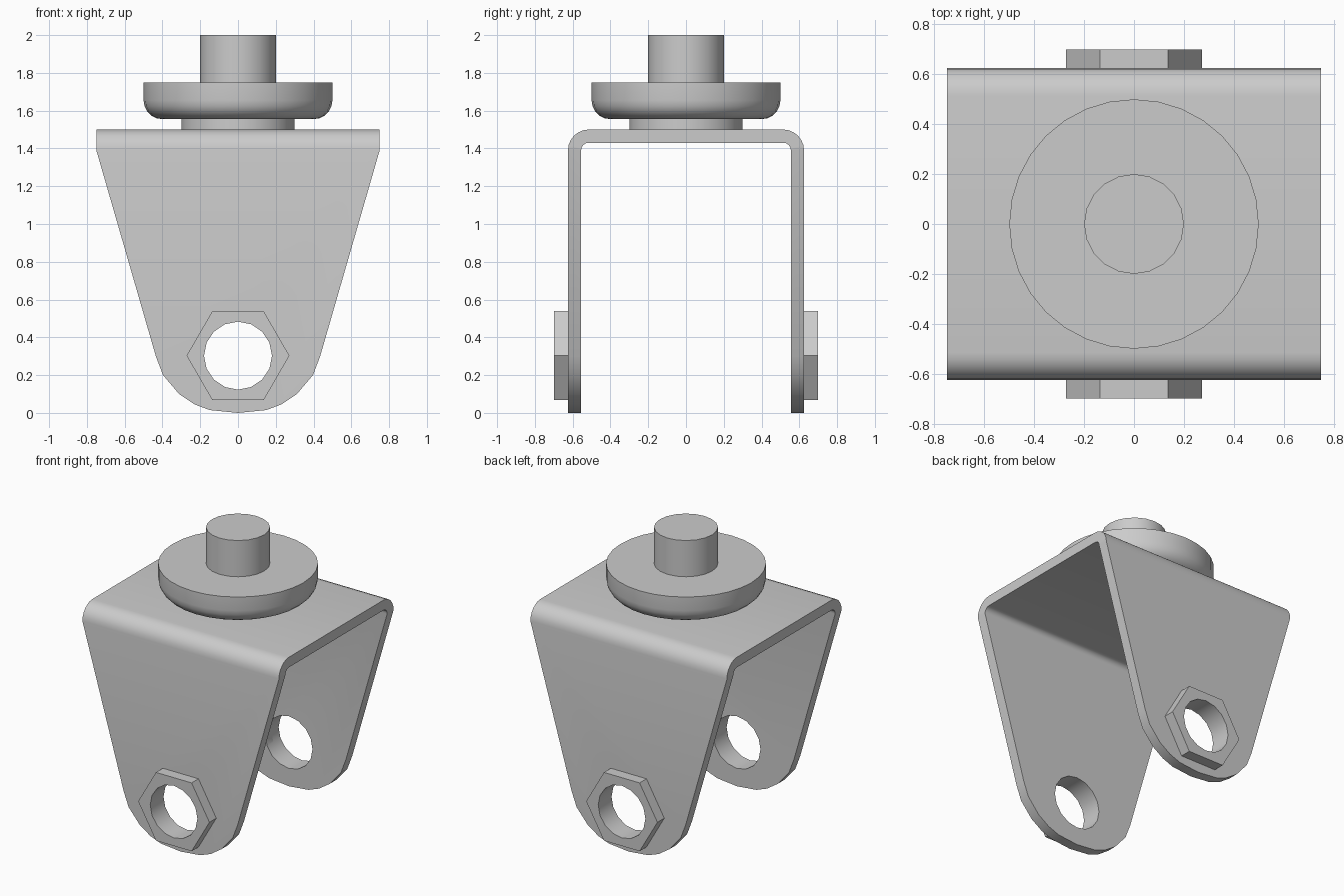
import bpy, bmesh
from math import sin, cos, pi, radians
from mathutils import Vector

cube = bpy.data.objects.get("Cube")
if cube:
    bpy.data.objects.remove(cube, do_unlink=True)

steel = bpy.data.materials.new("grey_steel")
steel.use_nodes = True
GREY = (0.6, 0.6, 0.6, 1)
steel.diffuse_color = GREY
steel.node_tree.nodes["Principled BSDF"].inputs["Base Color"].default_value = GREY


def finish(bm, name):
    bmesh.ops.recalc_face_normals(bm, faces=bm.faces[:])
    mesh = bpy.data.meshes.new(name)
    bm.to_mesh(mesh)
    bm.free()
    mesh.materials.append(steel)
    ob = bpy.data.objects.new(name, mesh)
    bpy.context.collection.objects.link(ob)
    return ob


def prism(name, outline, axis, start, end):
    """Extrude a 2D outline (horizontal, z) along the x or y axis."""
    bm = bmesh.new()
    place = (lambda a, z: (start, a, z)) if axis == "x" else (lambda a, z: (a, start, z))
    face = bm.faces.new([bm.verts.new(place(a, z)) for a, z in outline])
    out = bmesh.ops.extrude_face_region(bm, geom=[face])
    shift = Vector((1, 0, 0) if axis == "x" else (0, 1, 0)) * (end - start)
    bmesh.ops.translate(bm, verts=[v for v in out["geom"] if isinstance(v, bmesh.types.BMVert)], vec=shift)
    return finish(bm, name)


def lathe(name, profile, sides):
    """Revolve a radius/height profile around z."""
    bm = bmesh.new()
    verts = [bm.verts.new((r, 0, z)) for r, z in profile]
    edges = [bm.edges.new(pair) for pair in zip(verts, verts[1:])]
    bmesh.ops.spin(bm, geom=verts + edges, cent=(0, 0, 0), axis=(0, 0, 1),
                   angle=2 * pi, steps=sides, use_duplicate=False)
    bmesh.ops.remove_doubles(bm, verts=bm.verts[:], dist=1e-4)
    return finish(bm, name)


def ring(radius, sides, z):
    return [(radius * cos(2 * pi * i / sides), z + radius * sin(2 * pi * i / sides)) for i in range(sides)]


def bend(y, z, radius, steps=6):
    """Rounded corner, from the side up to the top."""
    return [(y - radius + radius * cos(a), z - radius + radius * sin(a))
            for a in (pi / 2 * i / steps for i in range(steps + 1))]


def mirrored(half):
    return half + [(-a, z) for a, z in reversed(half) if abs(a) > 1e-6]


def boolean(ob, cutter, operation):
    mod = ob.modifiers.new("cut", "BOOLEAN")
    mod.operation, mod.object, mod.solver = operation, cutter, "EXACT"
    bpy.context.view_layer.objects.active = ob
    bpy.ops.object.modifier_apply(modifier=mod.name)


def smooth(ob):
    bpy.ops.object.select_all(action="DESELECT")
    ob.select_set(True)
    bpy.context.view_layer.objects.active = ob
    bpy.ops.object.shade_smooth_by_angle(angle=radians(30))


AXLE_Z = 0.303

# Bent strap: U section trimmed to the tapered, round-footed outline
outer = mirrored([(0.625, -0.1)] + bend(0.625, 1.5, 0.11))
inner = mirrored([(0.555, -0.1)] + bend(0.555, 1.43, 0.04))
fork = prism("fork_bracket", outer + inner[::-1], "x", -0.9, 0.9)
side_outline = mirrored([(0, 0), (0.15, 0.015), (0.23, 0.045), (0.312, 0.1), (0.397, 0.2),
                         (0.435, 0.3), (0.75, 1.39), (0.75, 1.6)])
trim = prism("trim_helper", side_outline, "y", -1, 1)
boolean(fork, trim, "INTERSECT")

# Hexagonal bosses on the outside of each leg
front_nut = prism("front_nut", ring(0.272, 6, AXLE_Z), "y", -0.7, -0.62)
back_nut = prism("back_nut", ring(0.272, 6, AXLE_Z), "y", 0.62, 0.7)

# Axle bore through legs and bosses
bore = prism("bore_helper", ring(0.18, 16, AXLE_Z), "y", -1, 1)
for part in (fork, front_nut, back_nut):
    boolean(part, bore, "DIFFERENCE")
for helper in (trim, bore):
    bpy.data.objects.remove(helper, do_unlink=True)

# Swivel parts stacked on top
washer = lathe("swivel_washer", [(0, 1.49), (0.3, 1.49), (0.3, 1.56), (0, 1.56)], 32)
lower_round = [(0.4 + 0.1 * sin(a), 1.655 - 0.1 * cos(a)) for a in (pi / 2 * i / 5 for i in range(6))]
disc = lathe("swivel_disc", [(0, 1.555)] + lower_round + [(0.5, 1.75), (0, 1.75)], 32)
stem = lathe("stem", [(0, 1.74), (0.2, 1.74), (0.2, 2), (0, 2)], 20)

for part in (fork, front_nut, back_nut, washer, disc, stem):
    smooth(part)
